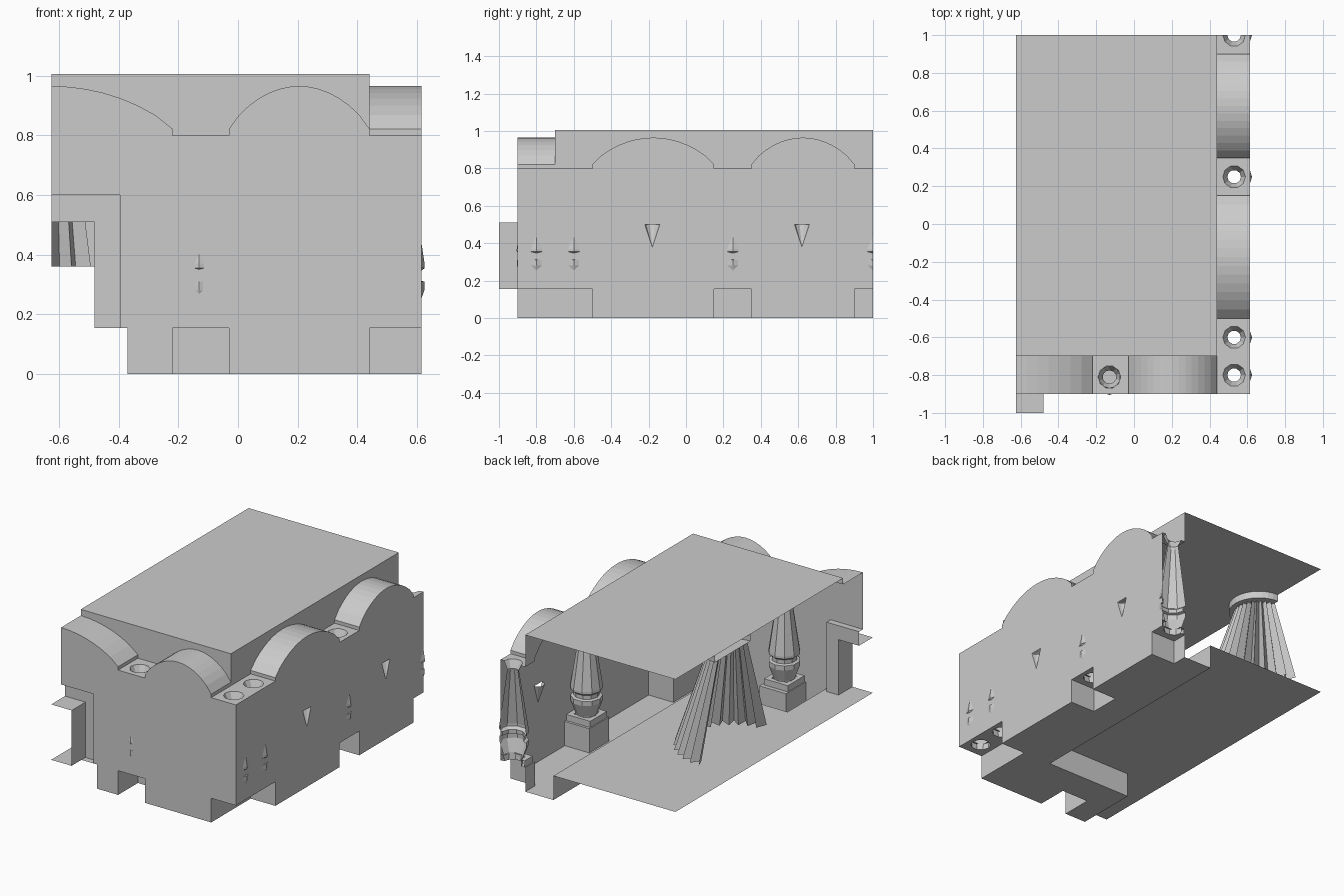
import bpy, bmesh, math
from mathutils import Vector, Matrix

if "Cube" in bpy.data.objects:
    bpy.data.objects.remove(bpy.data.objects["Cube"])

X0, XM, X1 = -0.625, 0.44, 0.615      # cut plane, hall edge, side wall
YF, YM, YB = -0.9, -0.7, 1.0          # front wall, hall edge, open back
STEP, SPRING, TOP = 0.155, 0.80, 1.005
FRONT_BAYS = [(-1.03, -0.22), (-0.03, 0.44)]
SIDE_BAYS = [(-0.5, 0.15), (0.35, 0.9)]


def finish(name, bm):
    bmesh.ops.remove_doubles(bm, verts=bm.verts, dist=1e-5)
    me = bpy.data.meshes.new(name)
    bm.to_mesh(me)
    bm.free()
    ob = bpy.data.objects.new(name, me)
    bpy.context.collection.objects.link(ob)
    return ob


def front(y):
    return lambda s, z: Vector((s, y, z))


def side(x):
    return lambda s, z: Vector((x, s, z))


def level(z):
    return lambda x, y: Vector((x, y, z))


def sheet(name, place, *loops):
    """Flat face from an outline and any hole outlines."""
    bm = bmesh.new()
    edges = []
    for loop in loops:
        vs = [bm.verts.new(place(*p)) for p in loop]
        edges += [bm.edges.new((vs[i], vs[(i + 1) % len(vs)])) for i in range(len(vs))]
    bmesh.ops.triangle_fill(bm, edges=edges, use_beauty=True)
    return finish(name, bm)


def ribbon(name, a, b):
    """Quads joining two equal point rows."""
    bm = bmesh.new()
    va, vb = [bm.verts.new(p) for p in a], [bm.verts.new(p) for p in b]
    for i in range(len(a) - 1):
        bm.faces.new((va[i], va[i + 1], vb[i + 1], vb[i]))
    return finish(name, bm)


def lathe(name, profile, n, cx, cy, turn=0.0, cap=False):
    bm = bmesh.new()
    rings = [[bm.verts.new((cx + r * math.cos(turn + math.tau * i / n),
                            cy + r * math.sin(turn + math.tau * i / n), z))
              for i in range(n)] for r, z in profile]
    for a, b in zip(rings, rings[1:]):
        for i in range(n):
            j = (i + 1) % n
            bm.faces.new((a[i], a[j], b[j], b[i]))
    if cap:
        bm.faces.new(rings[0])
    # trim whatever passes the open back
    bmesh.ops.bisect_plane(bm, geom=bm.verts[:] + bm.edges[:] + bm.faces[:],
                           plane_co=(0, YB, 0), plane_no=(0, 1, 0), clear_outer=True)
    return finish(name, bm)


def arch(a, b, lo, n=14):
    pts = [(a, SPRING)] if a >= lo else []
    for i in range(n + 1):
        u = -1 + 2 * i / n
        s = (a + b) / 2 + u * (b - a) / 2
        if s >= lo - 1e-4:
            pts.append((s, 0.822 + 0.143 * (1 - u * u) ** 0.85))
    return pts + [(b, SPRING)]


def skyline(bays, lo, hi):
    pts = [p for bay in bays for p in arch(*bay, lo)]
    if pts[0][0] > lo + 0.01:
        pts.insert(0, (lo, SPRING))
    if pts[-1][0] < hi - 0.01:
        pts.append((hi, SPRING))
    return pts


def rect(x0, x1, y0, y1):
    return [(x0, y0), (x1, y0), (x1, y1), (x0, y1)]


def circle(cx, cy, r=0.06, n=10):
    return [(cx + r * math.cos(math.tau * i / n), cy + r * math.sin(math.tau * i / n)) for i in range(n)]


# Outer walls with arched tops and notched feet
sheet("front_wall", front(YF),
      [(X0, 0.6), (-0.395, 0.6), (-0.395, STEP), (-0.37, STEP), (-0.37, 0), (-0.22, 0),
       (-0.22, STEP), (-0.03, STEP), (-0.03, 0), (XM, 0), (XM, STEP), (X1, STEP)]
      + skyline(FRONT_BAYS + [], X0, X1)[::-1])
start = X0 - (X0 - arch(*FRONT_BAYS[0], X0)[0][0])
ribbon("front_wall_edge", [(X0, YF, 0.6), (X0, YF, 0.96)], [(start, YF, 0.6), (start, YF, 0.96)])
sconces = [-0.18, 0.62]
sheet("side_wall", side(X1),
      [(YF, STEP), (-0.5, STEP), (-0.5, 0), (0.15, 0), (0.15, STEP), (0.35, STEP),
       (0.35, 0), (0.9, 0), (0.9, STEP), (YB, STEP)] + skyline(SIDE_BAYS, YF, YB)[::-1],
      *[[(y - 0.04, 0.5), (y + 0.04, 0.5), (y, 0.38)] for y in sconces])

# Vaults over the bays
for bay in FRONT_BAYS:
    p = arch(*bay, X0)
    ribbon("front_vault", [(s, YF, z) for s, z in p], [(s, YM, z) for s, z in p])
for bay in SIDE_BAYS:
    p = arch(*bay, YF)
    ribbon("side_vault", [(X1, s, z) for s, z in p], [(XM, s, z) for s, z in p])

# Upper hall walls and ceiling
sheet("hall_front_wall", front(YM), [(XM, TOP), (X0, TOP)] + skyline(FRONT_BAYS, X0, XM))
sheet("hall_side_wall", side(XM), [(YB, TOP), (YM, TOP)] + skyline(SIDE_BAYS, YM, YB))
sheet("hall_ceiling", level(TOP), rect(X0, XM, YM, YB))

# Pads under and over the columns
pads = [((-0.22, -0.03, YF, YM), (-0.13, -0.81)), ((XM, X1, YF, YM), (0.53, -0.8)),
        ((XM, X1, YM, -0.5), (0.53, -0.6)), ((XM, X1, 0.15, 0.35), (0.53, 0.25))]
for r, c in pads:
    closed = c[0] < 0
    sheet("ceiling_pad", level(SPRING), rect(*r), circle(*c))
    sheet("floor_pad", level(STEP), rect(*r), *([] if closed else [circle(*c)]))
half_hole = [(0.53 + 0.06 * math.cos(a), YB + 0.06 * math.sin(a))
             for a in [math.pi + math.pi * i / 5 for i in range(6)]]
for z in (STEP, SPRING):
    sheet("back_pad", level(z), [(XM, YB)] + half_hole + [(X1, YB), (X1, 0.9), (XM, 0.9)])

# Baluster columns on square plinths
PROFILE = [(0.06, STEP), (0.065, 0.2), (0.094, 0.28), (0.094, 0.31), (0.076, 0.315), (0.076, 0.34),
           (0.095, 0.355), (0.095, 0.37), (0.04, 0.735), (0.036, 0.75), (0.06, SPRING)]
for x, y in [c for r, c in pads] + [(0.53, YB)]:
    lathe("column", PROFILE, 10, x, y, math.pi / 2 if x < 0 else 0, cap=x < 0)
    lathe("plinth", [(0.119, STEP), (0.119, 0.195), (0.075, 0.195)], 4, x, y, math.pi / 4)

# Floor with a sunken walk along the walls
xs = [X0, -0.48, -0.37, -0.22, -0.03, 0.24, XM, X1]
ys = [-1, YF, YM, -0.5, 0.15, 0.35, 0.9, YB]


def height(i, j):
    """Height of a floor cell, and whether it is a column pad."""
    if not (0 <= i < len(xs) - 1 and 0 <= j < len(ys) - 1):
        return None, False
    x, y = (xs[i] + xs[i + 1]) / 2, (ys[j] + ys[j + 1]) / 2
    if y < YF:
        return (STEP if x < -0.48 else None), False
    if (x > XM and (y < -0.5 or 0.15 < y < 0.35 or y > 0.9)) or (-0.22 < x < -0.03 and y < YM):
        return STEP, True
    return (STEP if x < -0.37 or (x < 0.24 and y > -0.5) else 0.0), False


bm = bmesh.new()
quad = lambda *p: bm.faces.new([bm.verts.new(v) for v in p])
for i in range(len(xs) - 1):
    for j in range(len(ys) - 1):
        h, pad = height(i, j)
        if h is None:
            continue
        xa, xb, ya, yb = xs[i], xs[i + 1], ys[j], ys[j + 1]
        if not pad:
            quad((xa, ya, h), (xb, ya, h), (xb, yb, h), (xa, yb, h))
        e, n = height(i + 1, j)[0], height(i, j + 1)[0]
        if e is not None and e != h:
            quad((xb, ya, h), (xb, yb, h), (xb, yb, e), (xb, ya, e))
        if n is not None and n != h and yb > YF:
            quad((xa, yb, h), (xb, yb, h), (xb, yb, n), (xa, yb, n))
finish("floor", bm)

# Doorway: inner frame and outward recess
FY = -0.86
outer = [(X0, 0.6), (-0.395, 0.6), (-0.395, STEP)]
inner = [(X0, 0.51), (-0.48, 0.51), (-0.48, STEP)]
row = lambda pts, y: [(s, y, z) for s, z in pts]
ribbon("door_frame_face", row(outer, FY), row(inner, FY))
ribbon("door_frame_rim", row(outer, YF), row(outer, FY))
ribbon("door_recess", row(inner, FY), row(inner, -1))

# Wall sconces: half cones inside the side wall
for y in sconces:
    arc = [(X1 - 0.04 * math.sin(math.pi * k / 5), y - 0.04 * math.cos(math.pi * k / 5), 0.5) for k in range(6)]
    ribbon("wall_sconce", arc, [Vector((X1, y, 0.38)) + Vector((0, 0, 0))] * 6)

# Pleated hanging lamp, halved by the cut plane
CY, N = 0.42, 32


def half_ring(r_out, r_in, z, n=N):
    return [(X0 + (r_in if k % 2 else r_out) * math.cos(math.pi * (k / n - 0.5)),
             CY + (r_in if k % 2 else r_out) * math.sin(math.pi * (k / n - 0.5)), z) for k in range(n + 1)]


ribbon("lamp_pleats", half_ring(0.15, 0.12, 0.96), half_ring(0.345, 0.28, 0.36))
rim_low, rim_high = half_ring(0.18, 0.18, 0.96, 16), half_ring(0.18, 0.18, TOP, 16)
ribbon("lamp_rim", rim_low, rim_high)
sheet("lamp_plate", level(0.96), [(x, y) for x, y, z in rim_low])
